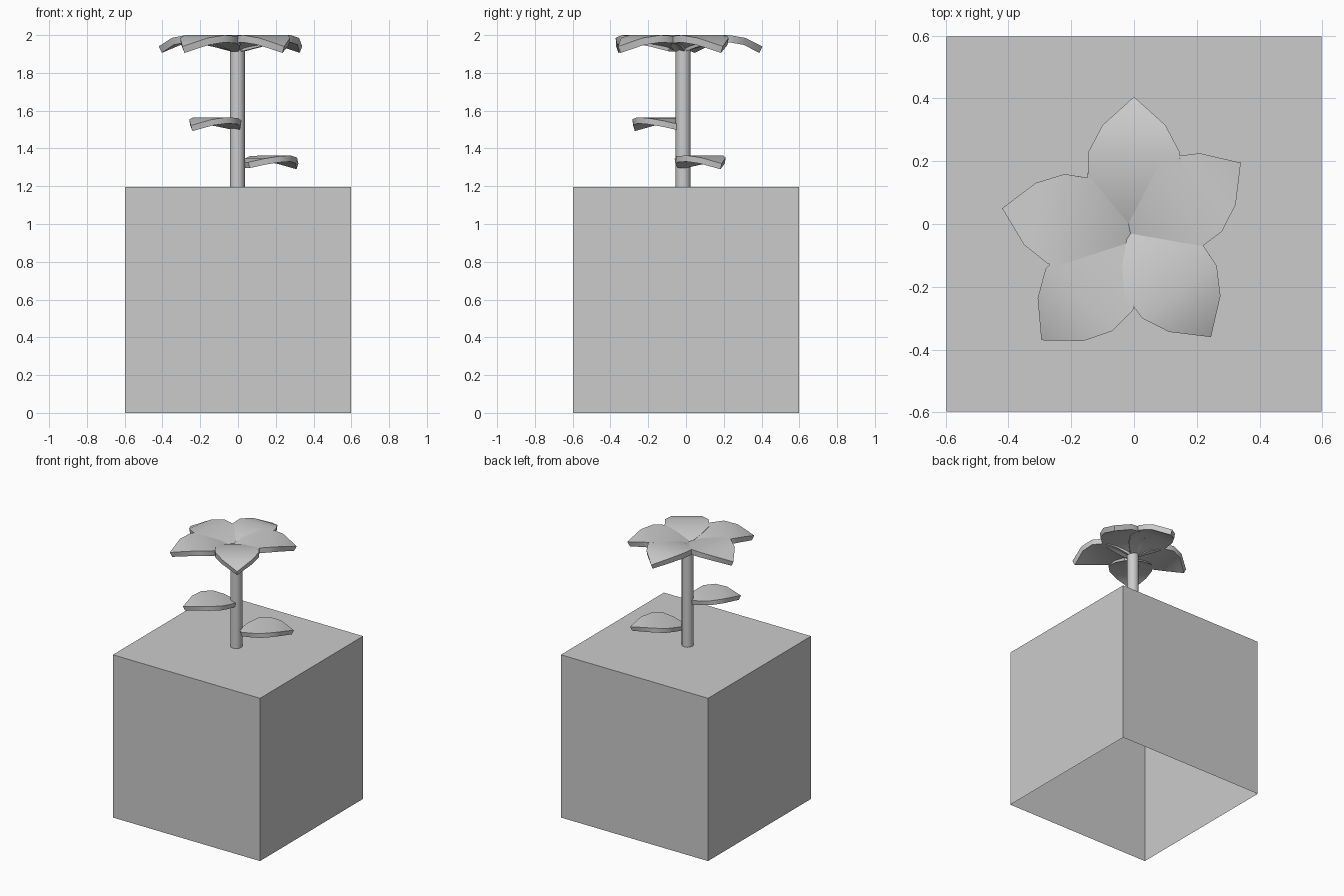
import bpy, bmesh
from math import cos, sin, radians
from mathutils import Vector

cube = bpy.data.objects.get("Cube")
if cube:
    bpy.data.objects.remove(cube, do_unlink=True)

# Single material
grey = bpy.data.materials.new("plain grey")
grey.use_nodes = True
grey.diffuse_color = (0.6, 0.6, 0.6, 1)
grey.node_tree.nodes["Principled BSDF"].inputs["Base Color"].default_value = (0.6, 0.6, 0.6, 1)


def finish(name, bm):
    mesh = bpy.data.meshes.new(name)
    bmesh.ops.recalc_face_normals(bm, faces=bm.faces)
    bm.to_mesh(mesh)
    bm.free()
    mesh.materials.append(grey)
    obj = bpy.data.objects.new(name, mesh)
    bpy.context.collection.objects.link(obj)
    bpy.ops.object.select_all(action='DESELECT')
    obj.select_set(True)
    bpy.context.view_layer.objects.active = obj
    return obj


# Blade stations: distance from base, half width, drop below the crest
STATIONS = [(0, 0.03, 0.05), (0.07, 0.10, 0.024), (0.15, 0.148, 0.006),
            (0.245, 0.145, 0), (0.33, 0.10, 0.015), (0.42, 0, 0.06)]


def blade(name, tip, angle, crest, scale=1.0, flatness=1.0):
    """Arched, pointed blade whose tip lies at the given place."""
    a = radians(angle)
    along, across = Vector((cos(a), sin(a), 0)), Vector((-sin(a), cos(a), 0))
    base = Vector((*tip, crest)) - along * STATIONS[-1][0] * scale
    bm = bmesh.new()
    rows = []
    for s, w, drop in STATIONS:
        mid = base + along * s * scale - Vector((0, 0, drop * scale * flatness))
        sides = (1, -1) if w else (0,)
        rows.append([bm.verts.new(mid + across * k * w * scale) for k in sides])
    for r, n in zip(rows, rows[1:]):
        bm.faces.new([r[0], r[1]] + n[::-1])
    bm.normal_update()
    if sum(f.normal.z for f in bm.faces) < 0:
        bmesh.ops.reverse_faces(bm, faces=bm.faces)
    obj = finish(name, bm)
    if obj.data.polygons[0].normal.z < 0:
        obj.data.flip_normals()
    # Thicken downwards, then smooth the broad surfaces
    mod = obj.modifiers.new("thickness", 'SOLIDIFY')
    mod.thickness = 0.038 * scale
    mod.offset = -1
    bpy.ops.object.modifier_apply(modifier=mod.name)
    bpy.ops.object.shade_smooth_by_angle(angle=radians(35))


# Block, open underneath
bm = bmesh.new()
bmesh.ops.create_cube(bm, size=1.195)
bmesh.ops.translate(bm, verts=bm.verts, vec=(0, 0, 0.5975))
bottom = [f for f in bm.faces if f.calc_center_median().z < 0.01]
bmesh.ops.delete(bm, geom=bottom, context='FACES_ONLY')
block = finish("ground_block", bm)
if sum(p.normal.z for p in block.data.polygons) < 0:
    block.data.flip_normals()

# Stem
bm = bmesh.new()
bmesh.ops.create_cone(bm, cap_ends=True, segments=12, radius1=0.04, radius2=0.04, depth=0.75)
bmesh.ops.translate(bm, verts=bm.verts, vec=(-0.003, -0.015, 1.565))
finish("stem", bm)
bpy.ops.object.shade_smooth_by_angle(angle=radians(35))

# Flower head
PETALS = {"back_petal": ((0, 0.405), 90), "right_petal": ((-0.42, 0.05), 169),
          "front_right_petal": ((-0.295, -0.37), 227),
          "front_left_petal": ((0.245, -0.36), 305), "left_petal": ((0.34, 0.195), 35)}
for name, (tip, angle) in PETALS.items():
    blade(name, tip, angle, 2.0)

# Leaves on the stem
blade("lower_leaf", (0.32, 0.19), 38, 1.363, 0.85, 0.85)
blade("upper_leaf", (-0.25, -0.28), 226, 1.565, 0.85, 0.85)
